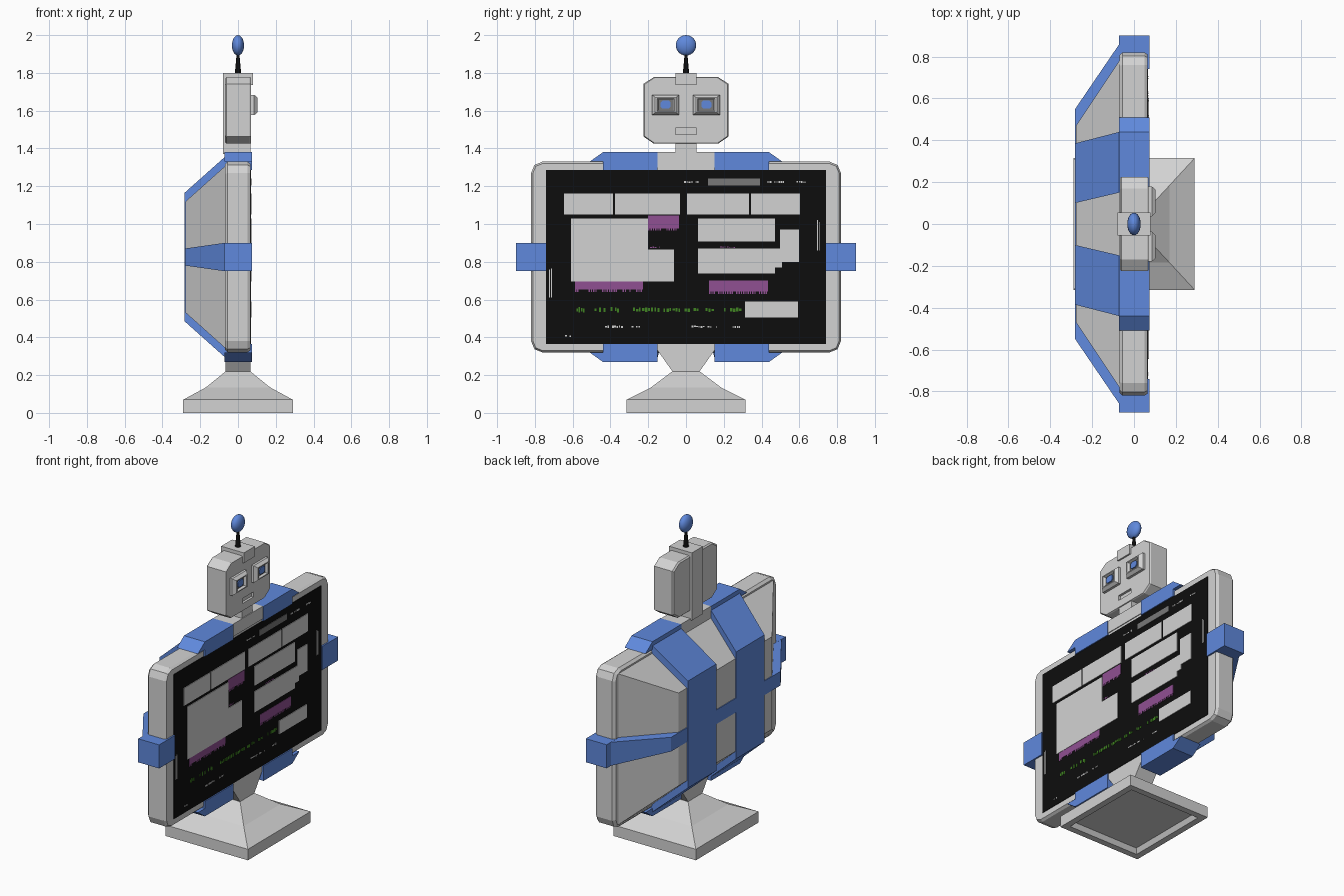
import bpy, bmesh, math, random

if "Cube" in bpy.data.objects:
    bpy.data.objects.remove(bpy.data.objects["Cube"])
random.seed(4)


def mat(name, r, g, b):
    m = bpy.data.materials.new(name)
    m.diffuse_color = (r, g, b, 1)
    m.use_nodes = True
    m.node_tree.nodes["Principled BSDF"].inputs["Base Color"].default_value = m.diffuse_color
    return m


GRAY = mat("light gray", .65, .65, .65)
BLUE = mat("blue", .115, .25, .72)
BLACK = mat("black", .004, .004, .004)
DARK = mat("dark gray", .19, .19, .19)
PURPLE = mat("purple", .28, .08, .29)
GREEN = mat("green", .05, .23, .015)


def finish(name, bm, *mats):
    bmesh.ops.recalc_face_normals(bm, faces=bm.faces)
    me = bpy.data.meshes.new(name)
    bm.to_mesh(me)
    bm.free()
    for m in mats:
        me.materials.append(m)
    ob = bpy.data.objects.new(name, me)
    bpy.context.collection.objects.link(ob)
    return ob


def add_loft(bm, rings):
    """Skin a list of equal-length point rings and cap both ends."""
    vs = [[bm.verts.new(p) for p in r] for r in rings]
    n = len(vs[0])
    for a, b in zip(vs, vs[1:]):
        for i in range(n):
            j = (i + 1) % n
            bm.faces.new((a[i], a[j], b[j], b[i]))
    bm.faces.new(vs[0])
    bm.faces.new(vs[-1])


def loft(name, rings, m):
    bm = bmesh.new()
    add_loft(bm, rings)
    return finish(name, bm, m)


def rect(x, y0, y1, z0, z1):
    return [(x, y0, z0), (x, y1, z0), (x, y1, z1), (x, y0, z1)]


def box(name, x0, x1, y0, y1, z0, z1, m):
    return loft(name, [rect(x0, y0, y1, z0, z1), rect(x1, y0, y1, z0, z1)], m)


def rounded(x, hy, hz, r, n=3, cz=.825, cy=0):
    pts = []
    for k, (sy, sz) in enumerate(((1, 1), (-1, 1), (-1, -1), (1, -1))):
        for i in range(n):
            a = math.pi / 2 * (k + i / (n - 1))
            pts.append((x, cy + sy * (hy - r) + r * math.cos(a), cz + sz * (hz - r) + r * math.sin(a)))
    return pts


def plates(name, rects, m, x=.07):
    """Thin plates on the screen, all of one colour, as (y0, y1, z0, z1)."""
    bm = bmesh.new()
    for r in rects:
        add_loft(bm, [rect(.067, *r), rect(x, *r)])
    return finish(name, bm, m)


# stand: square foot, flared neck, recess underneath
def square(z, hx, hy):
    return [(-hx, -hy, z), (hx, -hy, z), (hx, hy, z), (-hx, hy, z)]


loft("stand", [square(*s) for s in (
    (.03, .235, .26), (0, .25, .275), (0, .29, .315), (.07, .29, .315),
    (.135, .17, .185), (.22, .065, .072), (.33, .065, .15))], GRAY)

# monitor frame and tapered back shell
loft("monitor_frame", [rounded(-.07, .805, .49, .05), rounded(-.055, .82, .505, .06),
                       rounded(.05, .82, .505, .06), rounded(.065, .81, .495, .05)], GRAY)
loft("back_shell", [rect(-.06, -.78, .78, .345, 1.305), rect(-.07, -.78, .78, .345, 1.305),
                    rect(-.277, -.47, .47, .53, 1.12)], GRAY)
box("collar", -.07, .07, -.15, .15, 1.3, 1.38, GRAY)

# blue straps: tapered runs over the back, hooks over the frame edges
for s, side in ((-1, "left"), (1, "right")):
    loft("vertical_strap_" + side, [rect(-.07, s * .15, s * .44, .295, 1.355),
                                    rect(-.283, s * .10, s * .385, .485, 1.165)], BLUE)
    for t, end in ((1, "top"), (-1, "bottom")):
        prof = [(.15, .46), (.15, .555), (.44, .555), (.51, .505), (.44, .505), (.44, .46)]
        loft(f"strap_hook_{end}_{side}",
             [[(x, s * y, .825 + t * z) for y, z in prof] for x in (-.072, .075)], BLUE)
    box("side_hook_" + side, -.072, .075, s * .74, s * .90, .75, .90, BLUE)
loft("cross_strap", [rect(-.07, -.86, .86, .75, .90), rect(-.281, -.55, .55, .78, .87)], BLUE)

# screen panel
box("screen", .06, .068, -.74, .74, .365, 1.285, BLACK)

# screen blocks, laid out as y0, y1, z0, z1
panels = [(-.645, -.386, 1.05, 1.162), (-.376, -.032, 1.05, 1.162),
          (.005, .333, 1.05, 1.162), (.344, .603, 1.05, 1.162),
          (-.608, -.2, .695, 1.03), (-.2, -.064, .695, .865),
          (.064, .471, .907, 1.03), (.064, .471, .737, .87), (.471, .508, .769, .87),
          (.497, .598, .80, .971), (.312, .593, .504, .589)]
plates("screen_panels", panels, GRAY, .072)
plates("screen_top_bar", [(.116, .392, 1.204, 1.241)], DARK, .071)


# rows of small marks: random dashes along a line
def dashes(y0, y1, z, h, step=.012):
    out, y = [], y0
    while y < y1:
        w = random.uniform(.5, .9) * step
        if random.random() < .75:
            out.append((y, min(y + w, y1), z - h * random.uniform(.2, .5), z + h * random.uniform(.2, .5)))
        y += step
    return out


purple = []
for y0, y1, z0, z1 in ((-.2, -.037, .965, 1.045), (-.588, -.228, .64, .695), (.122, .434, .63, .70)):
    purple.append((y0, y1, z0 + .012, z1))
    purple += [(y0 + i * .012, y0 + i * .012 + .007, z0, z0 + .012)
               for i in range(int((y1 - y0) / .012)) if random.random() < .8]
purple += dashes(-.19, -.14, .877, .01) + dashes(.18, .28, .877, .01)
plates("screen_purple_blocks", purple, PURPLE)
plates("screen_green_dashes", dashes(-.58, -.3, .546, .03) + dashes(-.28, .31, .546, .024, .016), GREEN)
white = [(-.725, -.72, .61, .76), (-.715, -.71, .61, .765), (.693, .698, .86, 1.02), (.703, .708, .86, 1.01)]
for y0, y1, z in ((-.01, .065, 1.222), (.43, .52, 1.222), (.585, .635, 1.222), (-.44, -.33, .456),
                  (-.30, -.23, .456), (.03, .165, .456), (.245, .285, .456), (-.64, -.605, .408)):
    white += dashes(y0, y1, z, .012)
plates("screen_light_marks", white, GRAY)

# head: chamfered block with a mouth slot
half = [(.17, 1.425), (.225, 1.463), (.225, 1.742), (.17, 1.778)]
outline = half + [(-y, z) for y, z in reversed(half)]


def head_ring(x, k):
    return [(x, y * k, 1.6 + (z - 1.6) * k) for y, z in outline]


head = loft("head", [head_ring(-.068, .96), head_ring(-.06, 1), head_ring(.062, 1), head_ring(.07, .98)], GRAY)
cutter = box("mouth_cutter", .055, .1, -.055, .055, 1.475, 1.507, GRAY)
cutter.hide_render = True
cutter.hide_viewport = True
mod = head.modifiers.new("mouth", "BOOLEAN")
mod.object = cutter
mod.operation = "DIFFERENCE"
mod.solver = "EXACT"

# neck, back spine and top cap
box("neck", -.075, .065, -.055, .055, 1.37, 1.45, GRAY)
box("head_spine", -.08, -.05, -.055, .055, 1.37, 1.79, GRAY)
box("head_cap", -.08, .08, -.055, .055, 1.735, 1.80, GRAY)

# eyes: bevelled bezel, dark socket, blue lens
for s, side in ((-1, "left"), (1, "right")):
    c = s * .108

    def ring(x, hy, hz):
        return rect(x, c - hy, c + hy, 1.63 - hz, 1.63 + hz)

    loft("eye_bezel_" + side, [ring(.06, .072, .054), ring(.085, .072, .054), ring(.103, .055, .04),
                               ring(.103, .046, .034), ring(.088, .038, .028)], GRAY)
    loft("eye_socket_" + side, [ring(.086, .037, .027), ring(.09, .037, .027)], DARK)
    loft("eye_lens_" + side, [rounded(x, .027, .021, .01, 2, 1.632, c) for x in (.088, .096)], BLUE)

# antenna
bm = bmesh.new()
add_loft(bm, [[(r * math.cos(i * math.pi / 6), r * math.sin(i * math.pi / 6), z) for i in range(12)]
              for r, z in ((.017, 1.795), (.007, 1.905))])
finish("antenna_rod", bm, BLACK)
bpy.ops.mesh.primitive_uv_sphere_add(segments=24, ring_count=14, radius=1, location=(0, 0, 1.946))
ball = bpy.context.object
ball.name = "antenna_ball"
ball.scale = (.032, .054, .054)
ball.data.materials.append(BLUE)
bpy.ops.object.shade_smooth()
